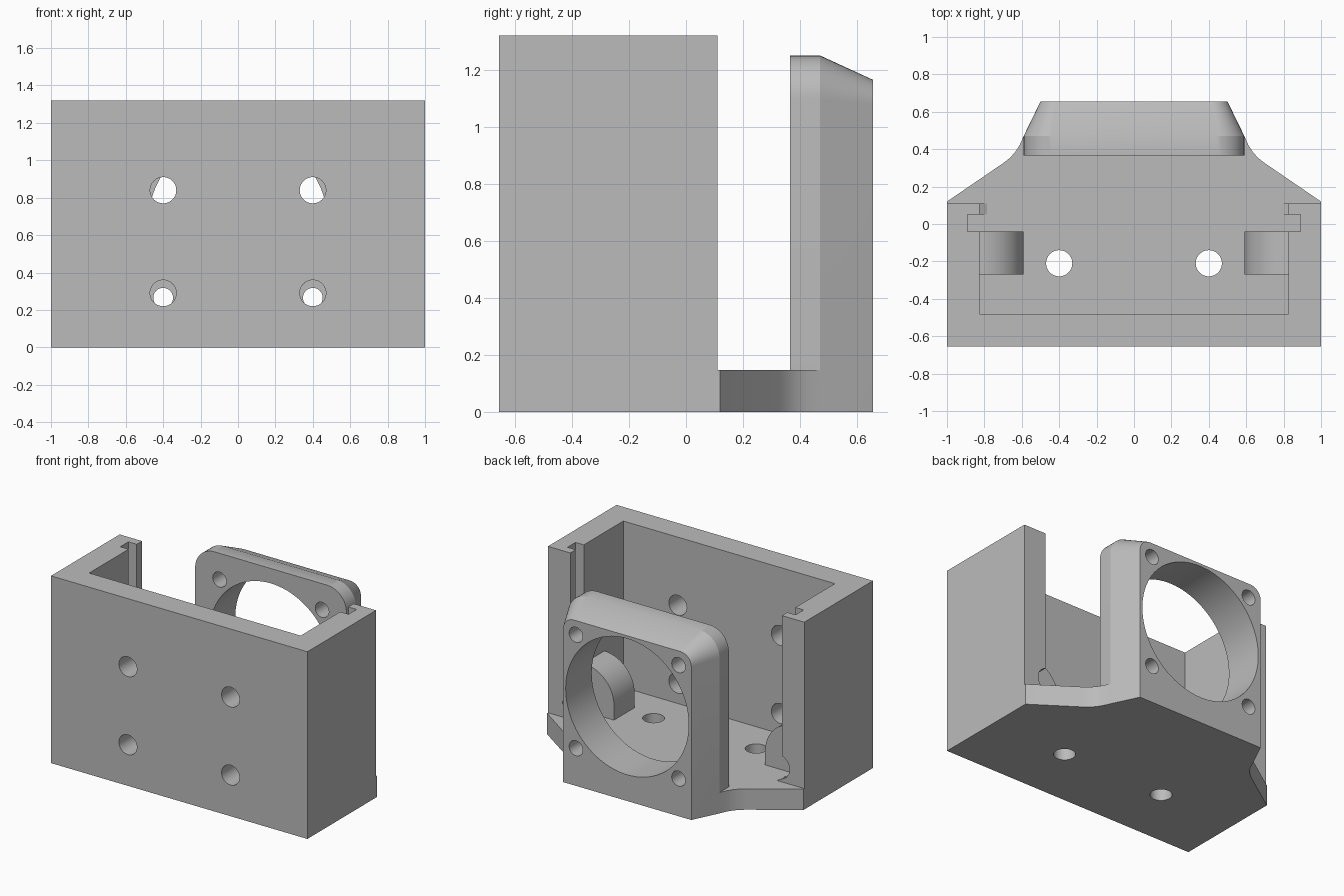
import bpy, bmesh, math
from mathutils import Vector

old = bpy.data.objects.get("Cube")
if old:
    bpy.data.objects.remove(old, do_unlink=True)

grey = bpy.data.materials.new("plain_grey")
grey.use_nodes = True
GREY = (0.5, 0.5, 0.5, 1)
grey.diffuse_color = GREY
grey.node_tree.nodes["Principled BSDF"].inputs["Base Color"].default_value = GREY

FLOOR, TOP = 0.147, 1.32


def loft(name, rings):
    """Solid skinned through matching closed rings, capped at both ends."""
    bm = bmesh.new()
    loops = [[bm.verts.new(p) for p in ring] for ring in rings]
    n = len(loops[0])
    for a, b in zip(loops, loops[1:]):
        for i in range(n):
            j = (i + 1) % n
            bm.faces.new((a[i], a[j], b[j], b[i]))
    bm.faces.new(loops[0])
    bm.faces.new(loops[-1])
    bmesh.ops.recalc_face_normals(bm, faces=bm.faces)
    mesh = bpy.data.meshes.new(name)
    bm.to_mesh(mesh)
    bm.free()
    mesh.materials.append(grey)
    ob = bpy.data.objects.new(name, mesh)
    bpy.context.collection.objects.link(ob)
    return ob


def prism_z(name, outline, z0, z1):
    return loft(name, [[(x, y, z) for x, y in outline] for z in (z0, z1)])


def prism_y(name, outline, y0, y1):
    return loft(name, [[(x, y, z) for x, z in outline] for y in (y0, y1)])


def circle(cx, cy, r, n=48):
    return [(cx + r * math.cos(math.tau * i / n), cy + r * math.sin(math.tau * i / n))
            for i in range(n)]


def mirrored(half):
    return half + [(-x, y) for x, y in reversed(half)]


def combine(body, tool, operation):
    mod = body.modifiers.new("combine", 'BOOLEAN')
    mod.object, mod.operation, mod.solver = tool, operation, 'EXACT'
    bpy.context.view_layer.objects.active = body
    bpy.ops.object.modifier_apply(modifier=mod.name)
    bpy.data.objects.remove(tool, do_unlink=True)


# Base plate with flared wings narrowing towards the fan mount
housing = prism_z("fan_housing", mirrored([
    (1, -0.655), (1, 0.12), (0.7, 0.325), (0.665, 0.352), (0.635, 0.385),
    (0.61, 0.425), (0.59, 0.47), (0.5, 0.655)]), 0, FLOOR)

# Front wall and side walls with board grooves and rear lips
walls = prism_z("walls", mirrored([
    (1, -0.655), (1, 0.11), (0.825, 0.11), (0.825, 0.05), (0.89, 0.05),
    (0.89, -0.04), (0.825, -0.04), (0.825, -0.48)]), FLOOR, TOP)

# Round relief at the foot of each rear lip, then the walls join the plate
for s in (1, -1):
    combine(walls, prism_y("lip_relief", circle(s * 0.8, 0.25, 0.085), 0.04, 0.12),
            'DIFFERENCE')
combine(housing, walls, 'UNION')


# Fan mount: rounded block that tapers towards its rear face
def mount_ring(y, half_width, top, radius):
    arc = [math.pi / 2 * i / 10 for i in range(11)]
    half = [(half_width, FLOOR)] + [
        (half_width - radius + radius * math.cos(a), top - radius + radius * math.sin(a))
        for a in arc]
    return [(x, y, z) for x, z in mirrored(half)]


mount = loft("fan_mount", [mount_ring(0.365, 0.59, 1.25, 0.15),
                           mount_ring(0.47, 0.59, 1.25, 0.15),
                           mount_ring(0.655, 0.5, 1.165, 0.085)])
combine(housing, mount, 'UNION')

# Quarter-round board supports and small wedges under the lips
for s in (1, -1):
    arc = [math.pi / 2 * i / 14 for i in range(15)]
    support = [(s * 0.83, FLOOR - 0.05), (s * 0.59, FLOOR - 0.05)] + [
        (s * (0.83 - 0.24 * math.cos(a)), 0.25 + 0.235 * math.sin(a)) for a in arc]
    combine(housing, prism_y("board_support", support, -0.27, -0.04), 'UNION')
    wedge = [(s * 0.9, FLOOR - 0.04), (s * 0.785, FLOOR - 0.04),
             (s * 0.785, FLOOR), (s * 0.83, 0.17), (s * 0.9, 0.17)]
    combine(housing, prism_y("lip_wedge", wedge, 0.05, 0.11), 'UNION')

# Fan opening with its four screw holes
combine(housing, prism_y("fan_opening", circle(0, 0.665, 0.48, 96), 0.3, 0.7), 'DIFFERENCE')
for x in (0.4, -0.4):
    for z in (0.265, 1.065):
        combine(housing, prism_y("fan_screw", circle(x, z, 0.053, 32), 0.3, 0.7),
                'DIFFERENCE')
    # Mounting holes in the front wall and the base plate
    for z in (0.29, 0.84):
        combine(housing, prism_y("wall_hole", circle(x, z, 0.07), -0.7, -0.4), 'DIFFERENCE')
    combine(housing, prism_z("plate_hole", circle(x, -0.21, 0.07), -0.1, 0.2), 'DIFFERENCE')

# Merge flat seams and shade the rounded surfaces smoothly
bm = bmesh.new()
bm.from_mesh(housing.data)
bmesh.ops.remove_doubles(bm, verts=bm.verts, dist=0.0005)
bmesh.ops.dissolve_limit(bm, angle_limit=math.radians(0.3), verts=bm.verts, edges=bm.edges)
bmesh.ops.triangulate(bm, faces=[f for f in bm.faces if len(f.verts) > 4])
bm.to_mesh(housing.data)
bm.free()
bpy.ops.object.select_all(action='DESELECT')
housing.select_set(True)
bpy.context.view_layer.objects.active = housing
bpy.ops.object.shade_smooth_by_angle(angle=math.radians(25))
